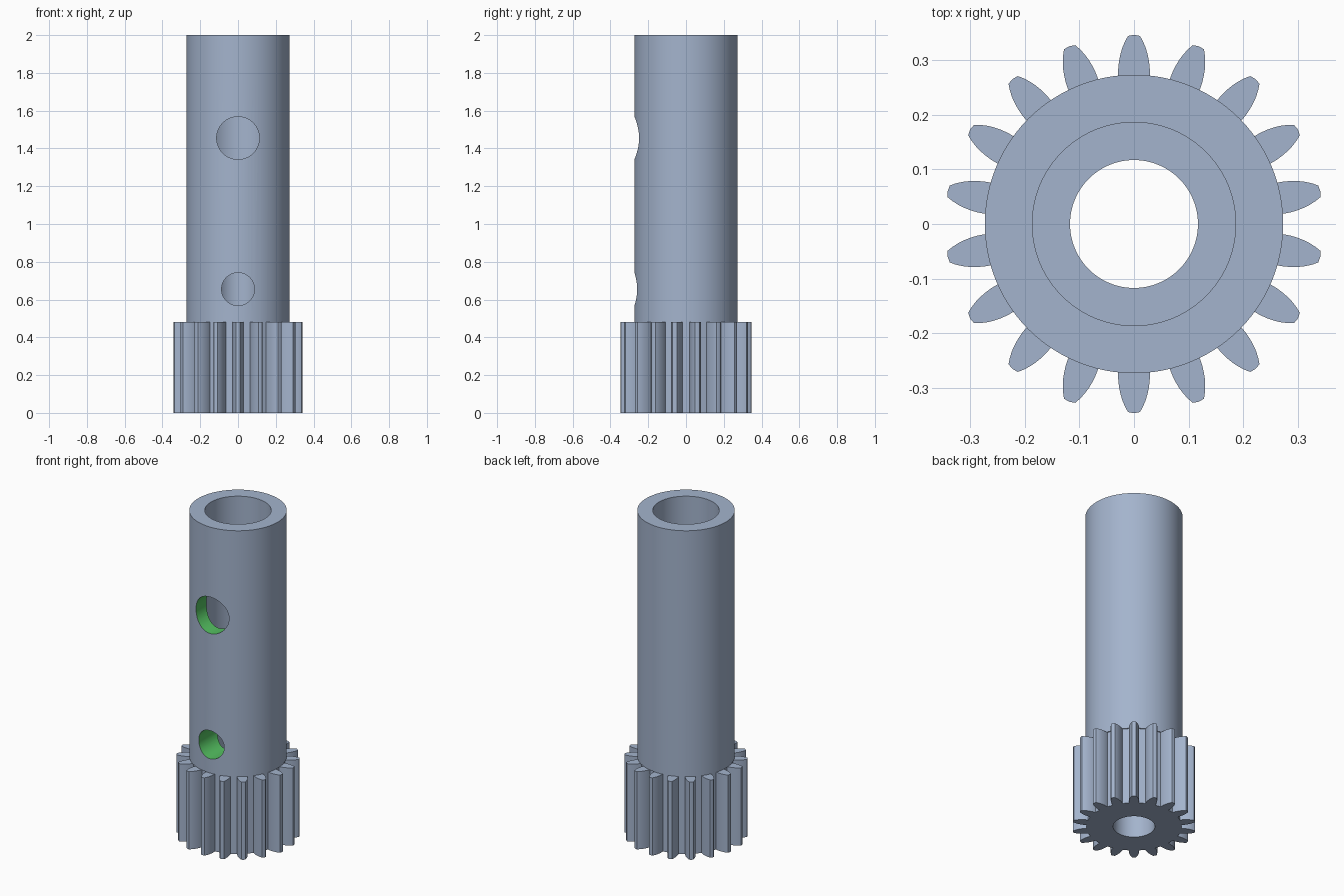
import bpy, bmesh, math
from mathutils import Vector

if "Cube" in bpy.data.objects:
    bpy.data.objects.remove(bpy.data.objects["Cube"])

def material(name, rgb):
    m = bpy.data.materials.new(name)
    m.diffuse_color = (*rgb, 1)
    m.use_nodes = True
    m.node_tree.nodes["Principled BSDF"].inputs["Base Color"].default_value = m.diffuse_color
    return m

STEEL = material("blue_grey_steel", (0.37, 0.455, 0.61))
GREEN = material("green_bore", (0.09, 0.53, 0.12))

def prism(name, outline, z0, z1, mat):
    """Extrude a closed 2D outline from z0 to z1."""
    bm = bmesh.new()
    base = bm.faces.new([bm.verts.new((x, y, z0)) for x, y in outline])
    top = bmesh.ops.extrude_face_region(bm, geom=[base])["geom"]
    bmesh.ops.translate(bm, vec=(0, 0, z1 - z0),
                        verts=[v for v in top if isinstance(v, bmesh.types.BMVert)])
    bmesh.ops.recalc_face_normals(bm, faces=bm.faces)
    me = bpy.data.meshes.new(name)
    bm.to_mesh(me)
    bm.free()
    me.materials.append(mat)
    ob = bpy.data.objects.new(name, me)
    bpy.context.collection.objects.link(ob)
    return ob

def circle(r, n=96):
    return [(r * math.cos(math.tau * i / n), r * math.sin(math.tau * i / n)) for i in range(n)]

def combine(target, tool, operation):
    """Apply a boolean and discard the tool."""
    mod = target.modifiers.new(operation.title(), 'BOOLEAN')
    mod.operation = operation
    mod.solver = 'EXACT'
    mod.material_mode = 'TRANSFER'
    mod.object = tool
    bpy.context.view_layer.objects.active = target
    bpy.ops.object.modifier_apply(modifier=mod.name)
    bpy.data.objects.remove(tool)

# Pinion outline: 18 curved teeth, flank given as (radius, half width)
TEETH, ROOT = 18, 0.267
FLANK = [(0.266, 0.0285), (0.275, 0.029), (0.285, 0.0288), (0.297, 0.0275),
         (0.31, 0.025), (0.322, 0.0215), (0.334, 0.0165), (0.344, 0.011)]
tooth = [(r, w) for r, w in FLANK] + [(0.346, 0)] + [(r, -w) for r, w in reversed(FLANK)]
outline = []
for i in range(TEETH):
    a = math.pi / 2 - math.tau * i / TEETH
    c, s = math.cos(a), math.sin(a)
    outline += [(r * c - w * s, r * s + w * c) for r, w in tooth]
    mid = a - math.pi / TEETH
    outline.append((ROOT * math.cos(mid), ROOT * math.sin(mid)))
body = prism("pinion_shaft", outline, 0, 0.48, STEEL)

# Shaft standing on the pinion
combine(body, prism("shaft", circle(0.273), 0.48, 2.0, STEEL), 'UNION')

# Stepped bore: narrow below, wide above
combine(body, prism("narrow_bore", circle(0.117), -0.1, 1.5, STEEL), 'DIFFERENCE')
combine(body, prism("wide_bore", circle(0.186), 0.9, 2.1, STEEL), 'DIFFERENCE')

# Two cross holes through the front wall only
for z, r in ((1.455, 0.113), (0.655, 0.087)):
    hole = prism("cross_hole", circle(r, 64), 0, 0.5, GREEN)
    hole.rotation_euler = (math.pi / 2, 0, 0)
    hole.location = (0, 0, z)
    bpy.context.view_layer.update()
    combine(body, hole, 'DIFFERENCE')

# Smooth round walls, crisp edges
bpy.ops.object.select_all(action='DESELECT')
body.select_set(True)
bpy.context.view_layer.objects.active = body
bpy.ops.object.shade_smooth_by_angle(angle=math.radians(25))
